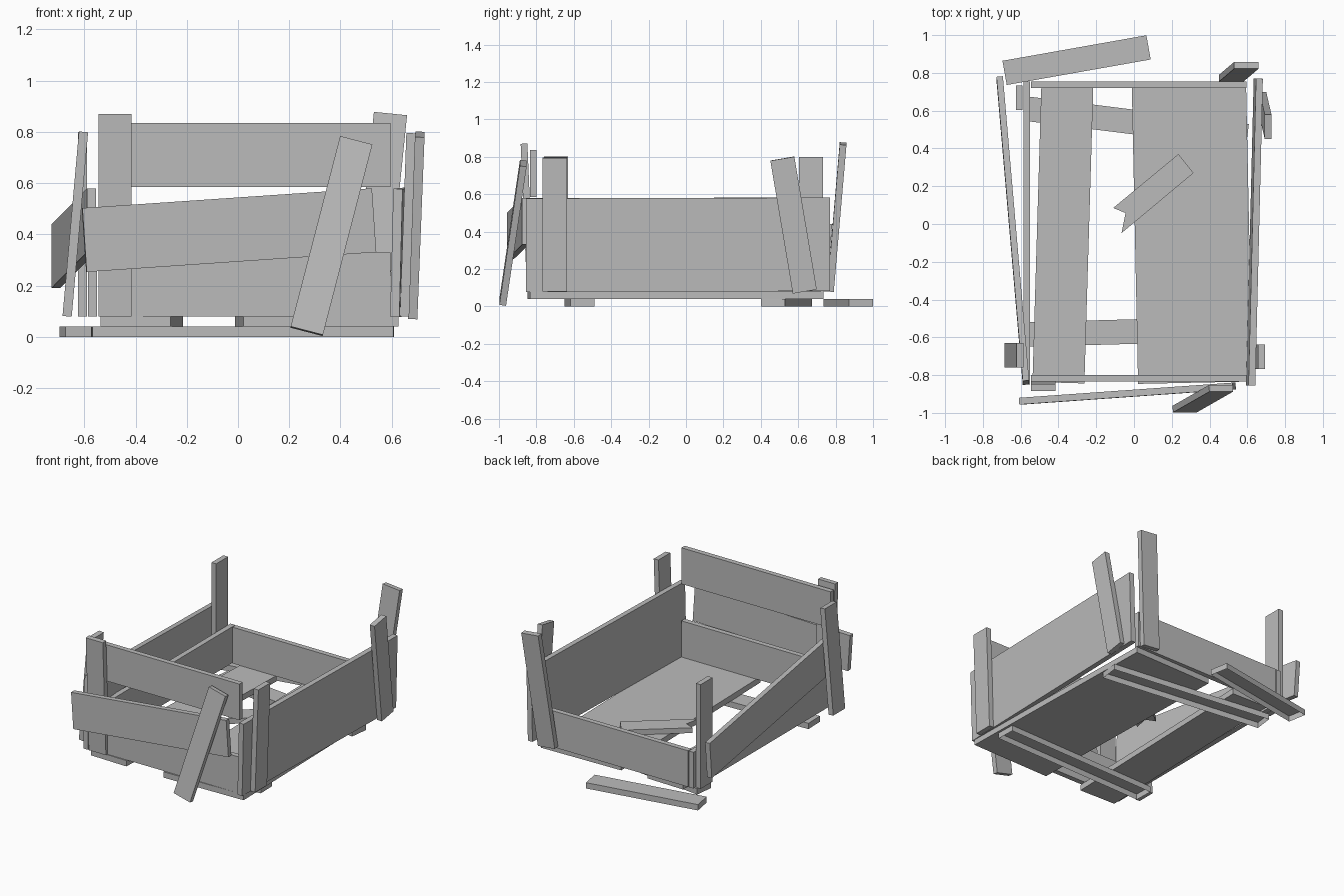
import bpy
import bmesh
from mathutils import Matrix, Vector

cube = bpy.data.objects.get("Cube")
if cube:
    bpy.data.objects.remove(cube, do_unlink=True)

X, Y, Z = Vector((1, 0, 0)), Vector((0, 1, 0)), Vector((0, 0, 1))
BOARD = 0.036   # board thickness
POST = 0.13     # post width

grey = bpy.data.materials.new("plain_grey")
grey.use_nodes = True
grey.diffuse_color = (0.5, 0.5, 0.5, 1)
bsdf = next(n for n in grey.node_tree.nodes if n.type == 'BSDF_PRINCIPLED')
bsdf.inputs["Base Color"].default_value = grey.diffuse_color


def finish(name, bm):
    bmesh.ops.recalc_face_normals(bm, faces=bm.faces)
    mesh = bpy.data.meshes.new(name)
    bm.to_mesh(mesh)
    bm.free()
    mesh.materials.append(grey)
    obj = bpy.data.objects.new(name, mesh)
    bpy.context.collection.objects.link(obj)
    return obj


def plank(name, start, end, width, facing, thick=BOARD, hollow=False):
    """Board between two end centres; its broad side looks along facing.
    A hollow board has no underside."""
    a, b = Vector(start), Vector(end)
    along = (b - a).normalized()
    out = (facing - along * facing.dot(along)).normalized()
    side = out.cross(along)
    rot = Matrix((along, side, out)).transposed().to_4x4()
    size = Matrix.Diagonal(((b - a).length, width, thick, 1))
    bm = bmesh.new()
    bmesh.ops.create_cube(bm, size=1, matrix=Matrix.Translation((a + b) / 2) @ rot @ size)
    if hollow:
        lowest = min(bm.faces, key=lambda f: f.calc_center_median().z)
        bmesh.ops.delete(bm, geom=[lowest], context='FACES_ONLY')
    return finish(name, bm)


# Floor boards and the battens below them
plank("floor_board_wide", (0.324, -0.84, 0.06), (0.291, 0.73, 0.06), 0.605, Z, 0.04)
plank("floor_board_narrow", (-0.4, -0.84, 0.06), (-0.353, 0.73, 0.06), 0.275, Z, 0.04)
plank("front_batten", (-0.57, -0.585, 0.02), (0.605, -0.553, 0.02), POST, Z, 0.04, True)
plank("back_batten", (-0.565, 0.61, 0.02), (0.6, 0.465, 0.02), POST, Z, 0.04, True)

# Front and back walls
for name, y, z in (("front_wall_lower", -0.817, 0.205),
                   ("front_wall_upper", -0.817, 0.71),
                   ("back_wall", 0.737, 0.205)):
    plank(name, (-0.545, y, z), (0.595, y, z), 0.25, Y)
plank("front_slanted_board", (-0.6, -0.938, 0.378), (0.53, -0.858, 0.455), 0.25, Y)

# Side walls
plank("left_wall", (0.618, -0.855, 0.328), (0.658, 0.77, 0.332), 0.5, X - 0.025 * Z)
plank("right_wall_lower", (-0.568, -0.85, 0.205), (-0.568, 0.755, 0.205), 0.25, X)
plank("right_hanging_board", (-0.572, -0.84, 0.455), (-0.711, 0.77, 0.315), 0.25, X, 0.034)

# Corner posts, bottom to top
plank("front_right_post", (-0.48, -0.832, 0.08), (-0.48, -0.866, 0.87), POST, Y)
plank("back_left_post", (0.515, 0.772, 0.085), (0.595, 0.84, 0.87), POST, Y)
plank("left_front_post", (0.65, -0.702, 0.08), (0.675, -0.702, 0.795), POST, X)
plank("left_back_post", (0.682, 0.635, 0.08), (0.71, 0.515, 0.79), POST, X)
plank("right_front_post", (-0.667, -0.695, 0.08), (-0.603, -0.695, 0.8), POST, X)
plank("right_back_post", (-0.607, 0.668, 0.08), (-0.607, 0.668, 0.8), POST, X)

# Loose boards
plank("leaning_board", (0.268, -0.98, 0.022), (0.461, -0.87, 0.765), POST, Y)
plank("fallen_board", (-0.685, 0.8, 0.02), (0.077, 0.935, 0.02), POST, Z, 0.04, True)

# Broken piece with a notched end, lying on the floor
bm = bmesh.new()
outline = ((0.235, 0.37), (-0.11, 0.085), (-0.045, 0.058), (-0.066, -0.048), (0.315, 0.27))
face = bm.faces.new([bm.verts.new((x, y, 0.081)) for x, y in outline])
top = bmesh.ops.extrude_face_region(bm, geom=[face])["geom"]
bmesh.ops.translate(bm, vec=Z * BOARD, verts=[v for v in top if isinstance(v, bmesh.types.BMVert)])
finish("broken_board", bm)
